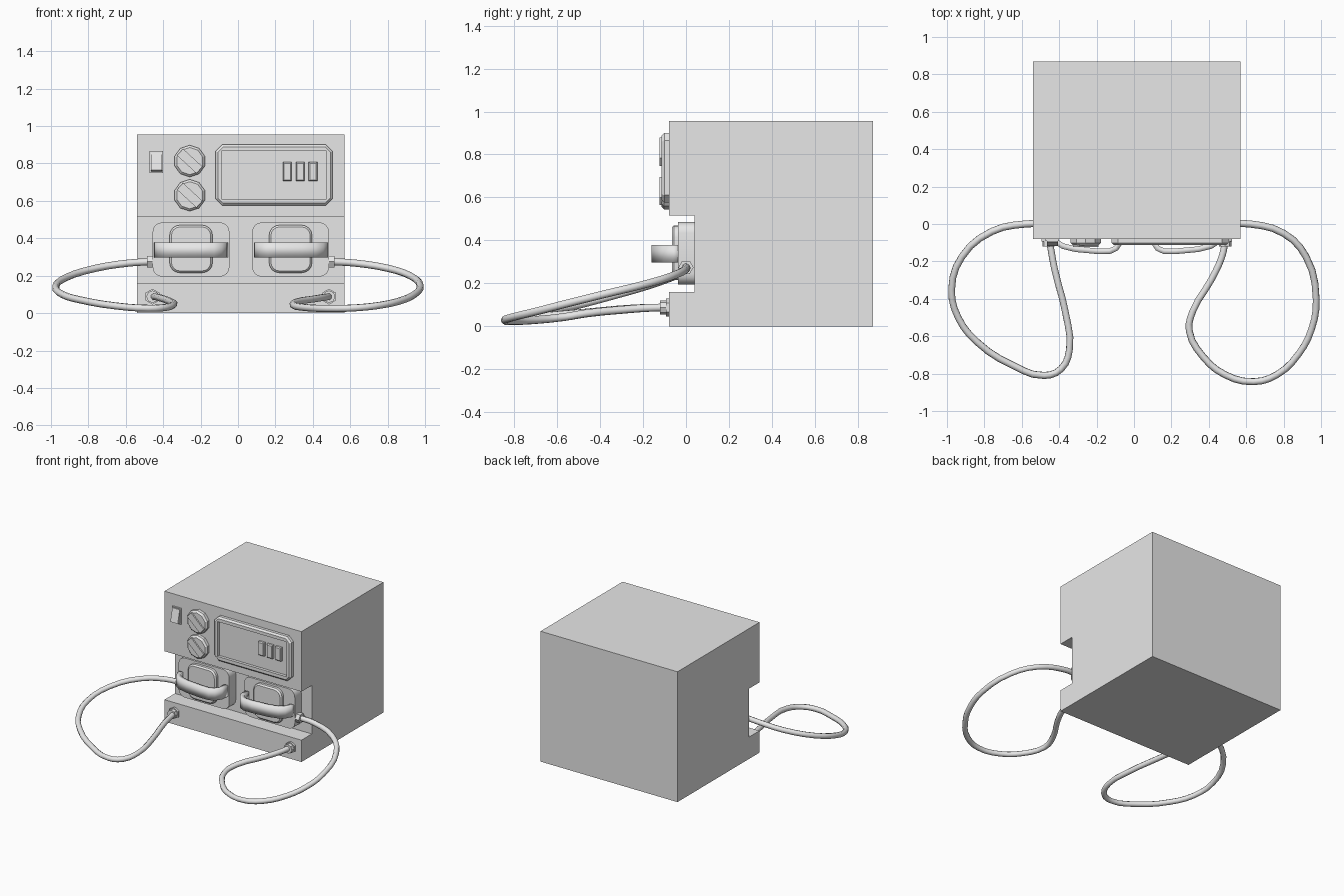
import bpy, bmesh, math
from mathutils import Vector

cube = bpy.data.objects.get("Cube")
if cube:
    bpy.data.objects.remove(cube, do_unlink=True)

grey = bpy.data.materials.new("plain_grey")
grey.use_nodes = True
grey.diffuse_color = (0.8, 0.8, 0.8, 1)
grey.node_tree.nodes["Principled BSDF"].inputs["Base Color"].default_value = (0.8, 0.8, 0.8, 1)

MID = 0.015      # centre of the cabinet across x
FRONT = -0.08    # front panel
NICHE = 0.04     # back wall of the paddle niche


def finish(name, bm, smooth=False):
    bmesh.ops.recalc_face_normals(bm, faces=bm.faces)
    mesh = bpy.data.meshes.new(name)
    bm.to_mesh(mesh)
    bm.free()
    mesh.materials.append(grey)
    obj = bpy.data.objects.new(name, mesh)
    bpy.context.collection.objects.link(obj)
    if smooth:
        bpy.ops.object.select_all(action="DESELECT")
        obj.select_set(True)
        bpy.context.view_layer.objects.active = obj
        bpy.ops.object.shade_smooth_by_angle(angle=math.radians(35))
    return obj


def prism(name, points, move):
    """Extrude a closed outline of 3D points along a vector."""
    bm = bmesh.new()
    face = bm.faces.new([bm.verts.new(p) for p in points])
    ext = bmesh.ops.extrude_face_region(bm, geom=[face])
    bmesh.ops.translate(bm, vec=move, verts=[v for v in ext["geom"] if isinstance(v, bmesh.types.BMVert)])
    return finish(name, bm)


def block(name, cx, cz, w, h, back, front, corner=0, steps=1, rim=0, smooth=False):
    """Panel facing the front, with rounded corners and an optional bevelled rim."""
    bm = bmesh.new()
    bmesh.ops.create_cube(bm, size=1)
    for v in bm.verts:
        v.co = (cx + v.co.x * w, (back + front) / 2 + v.co.y * (back - front), cz + v.co.z * h)
    if corner:
        edges = [e for e in bm.edges if abs(e.verts[0].co.y - e.verts[1].co.y) > 1e-4]
        bmesh.ops.bevel(bm, geom=edges, offset=corner, segments=steps, profile=0.5, affect="EDGES")
    if rim:
        edges = [e for e in bm.edges if all(abs(v.co.y - front) < 1e-4 for v in e.verts)]
        bmesh.ops.bevel(bm, geom=edges, offset=rim, segments=1, affect="EDGES")
    return finish(name, bm, smooth)


def disc(name, centre, axis, radius, depth, sides, rim=0):
    """Many-sided disc that grows from centre along axis, bevelled at its far end."""
    bm = bmesh.new()
    bmesh.ops.create_cone(bm, cap_ends=True, segments=sides, radius1=radius, radius2=radius, depth=depth)
    bmesh.ops.translate(bm, vec=(0, 0, depth / 2), verts=bm.verts)
    if rim:
        edges = [e for e in bm.edges if all(v.co.z > depth * 0.9 for v in e.verts)]
        bmesh.ops.bevel(bm, geom=edges, offset=rim, segments=1, affect="EDGES")
    turn = Vector((0, 0, 1)).rotation_difference(Vector(axis)).to_matrix()
    bmesh.ops.rotate(bm, matrix=turn, verts=bm.verts)
    bmesh.ops.translate(bm, vec=centre, verts=bm.verts)
    return finish(name, bm)


def cable(name, points):
    curve = bpy.data.curves.new(name, "CURVE")
    curve.dimensions = "3D"
    curve.bevel_depth = 0.019
    curve.bevel_resolution = 2
    curve.resolution_u = 3
    curve.use_fill_caps = True
    spline = curve.splines.new("BEZIER")
    spline.bezier_points.add(len(points) - 1)
    for bp, p in zip(spline.bezier_points, points):
        bp.co = p
        bp.handle_left_type = bp.handle_right_type = "AUTO"
    curve.materials.append(grey)
    obj = bpy.data.objects.new(name, curve)
    bpy.context.collection.objects.link(obj)
    bpy.ops.object.select_all(action="DESELECT")
    obj.select_set(True)
    bpy.context.view_layer.objects.active = obj
    bpy.ops.object.convert(target="MESH")


# Cabinet with a niche across the front
side = [(FRONT, 0), (0.87, 0), (0.87, 0.955), (FRONT, 0.955),
        (FRONT, 0.515), (NICHE, 0.515), (NICHE, 0.16), (FRONT, 0.16)]
prism("cabinet", [(MID - 0.555, y, z) for y, z in side], (1.11, 0, 0))

# Display frame with a recessed screen
frame = block("display_frame", 0.193, 0.738, 0.625, 0.325, FRONT + 0.01, -0.113, 0.035, 1, 0.012)
cutter = block("screen_cutter", 0.193, 0.738, 0.56, 0.255, -0.092, -0.2)
cutter.hide_render = True
cutter.hide_viewport = True
cut = frame.modifiers.new("screen_recess", "BOOLEAN")
cut.operation = "DIFFERENCE"
cut.solver = "EXACT"
cut.object = cutter
for i in range(3):
    block(f"display_button_{i + 1}", 0.263 + 0.069 * i, 0.757, 0.046, 0.1, -0.09, -0.112, rim=0.006)

# Rocker switch
block("switch_base", -0.436, 0.808, 0.072, 0.118, FRONT + 0.01, -0.09)
rocker = [(-0.085, 0.755), (-0.118, 0.765), (-0.095, 0.86), (-0.085, 0.86)]
prism("switch_rocker", [(-0.466, y, z) for y, z in rocker], (0.06, 0, 0))

# Dials with a slanted grip
for name, z in (("upper", 0.813), ("lower", 0.63)):
    disc(f"{name}_dial", (-0.258, FRONT, z), (0, -1, 0), 0.085, 0.034, 10, 0.012)
    along, across = Vector((0.052, 0, -0.048)), Vector((0.016, 0, 0.018))
    c = Vector((-0.258, -0.11, z))
    prism(f"{name}_dial_grip", [c + along + across, c - along + across,
                                c - along - across, c + along - across], (0, -0.014, 0))

# Paddles, handles and plugs, the same on both sides
grip_path = [(0.182, -0.03), (0.182, -0.06), (0.165, -0.095), (0.13, -0.118), (0.06, -0.135),
             (-0.06, -0.146), (-0.12, -0.146), (-0.155, -0.13), (-0.178, -0.095), (-0.182, -0.03)]
for name, s in (("left", 1), ("right", -1)):
    cx = MID + s * 0.266
    block(f"{name}_paddle_base", cx, 0.34, 0.41, 0.29, NICHE, -0.037, 0.05, 4, smooth=True)
    block(f"{name}_paddle_body", cx, 0.343, 0.23, 0.255, -0.03, -0.066, 0.055, 4, 0.01, smooth=True)

    bm = bmesh.new()
    rows = [[bm.verts.new((cx + s * x, y, z)) for x, y in grip_path] for z in (0.298, 0.378)]
    for i in range(len(grip_path) - 1):
        bm.faces.new((rows[0][i], rows[0][i + 1], rows[1][i + 1], rows[1][i]))
    handle = finish(f"{name}_handle", bm, True)
    thick = handle.modifiers.new("thickness", "SOLIDIFY")
    thick.thickness = 0.03
    thick.offset = 0

    disc(f"{name}_paddle_plug", (cx + s * 0.2, 0, 0.275), (s, 0, 0), 0.035, 0.036, 6)
    disc(f"{name}_panel_plug", (MID + s * 0.472, FRONT, 0.088), (0, -1, 0), 0.042, 0.014, 6)
    disc(f"{name}_panel_plug_neck", (MID + s * 0.472, FRONT, 0.088), (0, -1, 0), 0.033, 0.04, 8)

# Loose cables from the paddles to the lower panel
cable("right_cable", [
    (-0.47, 0, 0.275), (-0.58, 0, 0.268), (-0.76, -0.04, 0.24), (-0.92, -0.175, 0.19),
    (-0.975, -0.35, 0.14), (-0.94, -0.5, 0.1), (-0.84, -0.63, 0.07), (-0.65, -0.755, 0.038),
    (-0.48, -0.81, 0.026), (-0.39, -0.775, 0.03), (-0.345, -0.67, 0.045),
    (-0.365, -0.48, 0.063), (-0.425, -0.24, 0.084), (-0.45, -0.1, 0.088)])
cable("left_cable", [
    (0.5, 0, 0.275), (0.62, 0, 0.268), (0.8, -0.05, 0.24), (0.92, -0.175, 0.2),
    (0.974, -0.4, 0.145), (0.95, -0.56, 0.105), (0.88, -0.695, 0.07), (0.765, -0.805, 0.043),
    (0.64, -0.843, 0.029), (0.485, -0.805, 0.025), (0.37, -0.71, 0.029), (0.295, -0.57, 0.043),
    (0.315, -0.465, 0.06), (0.415, -0.295, 0.077), (0.47, -0.175, 0.086), (0.487, -0.1, 0.088)])
